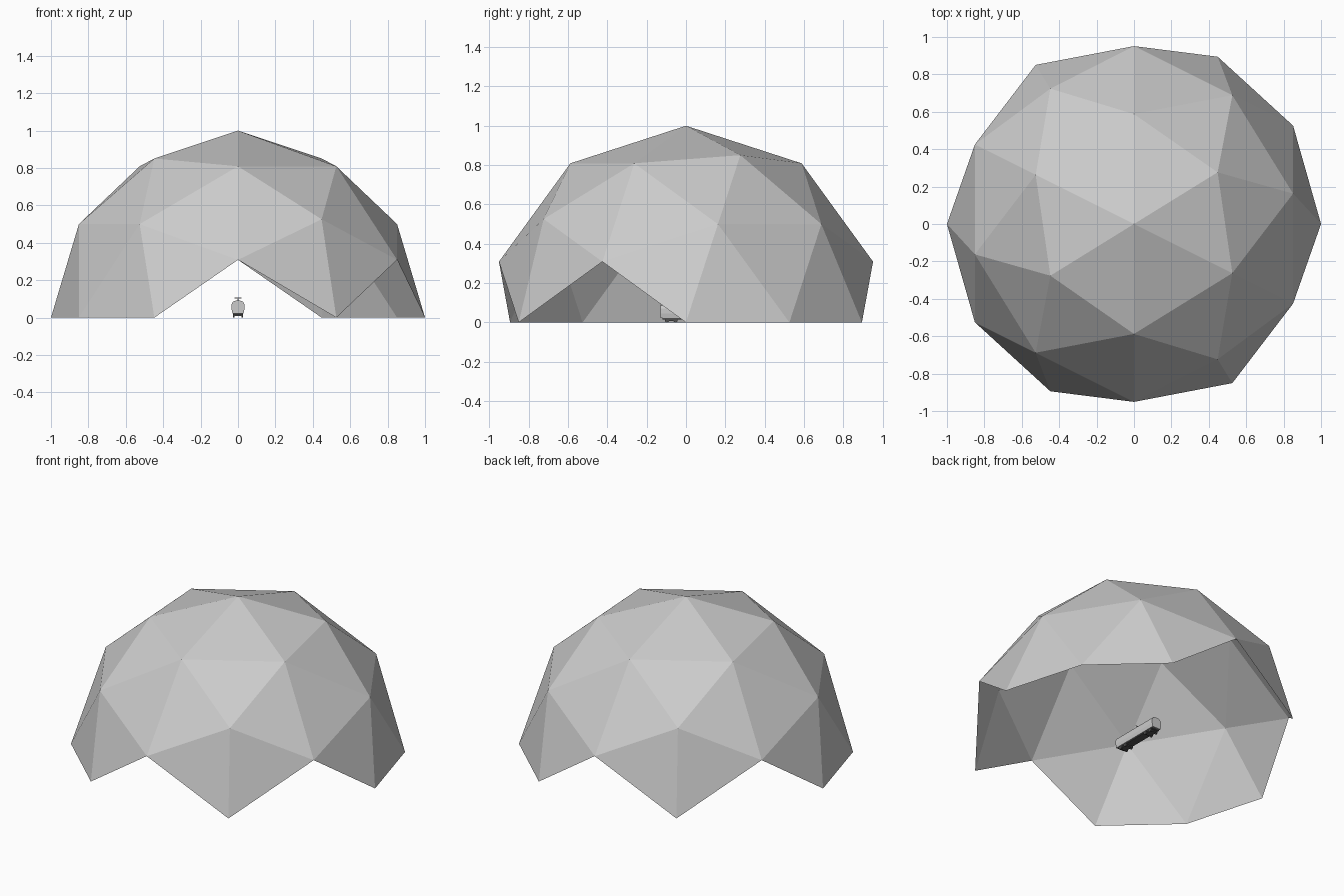
import bpy, bmesh, math
from mathutils import Vector, Matrix

if "Cube" in bpy.data.objects:
    bpy.data.objects.remove(bpy.data.objects["Cube"])


def material(name, value):
    m = bpy.data.materials.new(name)
    m.diffuse_color = (value, value, value, 1)
    m.use_nodes = True
    m.node_tree.nodes["Principled BSDF"].inputs["Base Color"].default_value = m.diffuse_color
    return m


LIGHT = material("light grey", 0.6)
DARK = material("dark grey", 0.08)


def add_object(name, bm, mat):
    me = bpy.data.meshes.new(name)
    bm.to_mesh(me)
    bm.free()
    me.materials.append(mat)
    ob = bpy.data.objects.new(name, me)
    bpy.context.collection.objects.link(ob)
    return ob


def box(name, center, size, mat):
    bm = bmesh.new()
    bmesh.ops.create_cube(bm, size=1, matrix=Matrix.Translation(center) @ Matrix.Diagonal((*size, 1)))
    return add_object(name, bm, mat)


# Dome: geodesic sphere standing on an edge midpoint, only the full triangles above ground
phi = (1 + math.sqrt(5)) / 2
bm = bmesh.new()
for a in (-1, 1):
    for b in (-phi, phi):
        for p in ((0, a, b), (a, b, 0), (b, 0, a)):
            bm.verts.new(p)
bmesh.ops.convex_hull(bm, input=bm.verts[:])
bmesh.ops.subdivide_edges(bm, edges=bm.edges[:], cuts=1, use_grid_fill=True)
for v in bm.verts:
    v.co.normalize()
bmesh.ops.rotate(bm, verts=bm.verts[:], cent=(0, 0, 0),
                 matrix=Matrix.Rotation(-math.atan(phi), 3, 'Z'))
low = [f for f in bm.faces if min(v.co.z for v in f.verts) < -0.01]
bmesh.ops.delete(bm, geom=low, context='FACES')
bmesh.ops.recalc_face_normals(bm, faces=bm.faces[:])
if sum(f.normal.dot(f.calc_center_median()) for f in bm.faces) < 0:
    bmesh.ops.reverse_faces(bm, faces=bm.faces[:])
add_object("geodesic_dome", bm, LIGHT)

# Rail car body: rounded cross-section extruded along y
Y0, Y1 = -0.13, 0.21
half = [(0.030, 0.022), (0.034, 0.045), (0.034, 0.072), (0.026, 0.086), (0.012, 0.091)]
section = half + [(-x, z) for x, z in reversed(half)]
bm = bmesh.new()
face = bm.faces.new([bm.verts.new((x, Y0, z)) for x, z in section])
ext = bmesh.ops.extrude_face_region(bm, geom=[face])
bmesh.ops.translate(bm, vec=(0, Y1 - Y0, 0),
                    verts=[g for g in ext["geom"] if isinstance(g, bmesh.types.BMVert)])
bmesh.ops.recalc_face_normals(bm, faces=bm.faces[:])
add_object("car_body", bm, LIGHT)

# Underframe, bogies and wheels
mid = (Y0 + Y1) / 2
box("underframe", (0, mid, 0.019), (0.052, 0.32, 0.008), DARK)
for i, y in enumerate((-0.075, 0.155)):
    box(f"bogie_{i}", (0, y, 0.012), (0.044, 0.06, 0.008), DARK)
    for dy in (-0.022, 0.022):
        for x in (-0.023, 0.023):
            bm = bmesh.new()
            bmesh.ops.create_cone(bm, cap_ends=True, segments=12, radius1=0.011, radius2=0.011, depth=0.007,
                                  matrix=Matrix.Translation((x, y + dy, 0.011)) @ Matrix.Rotation(math.pi / 2, 4, 'Y'))
            add_object("wheel", bm, DARK)

# Current collector on the roof
box("collector_pole", (0, mid, 0.097), (0.004, 0.004, 0.014), LIGHT)
box("collector_bar", (0, mid, 0.105), (0.036, 0.006, 0.003), LIGHT)
